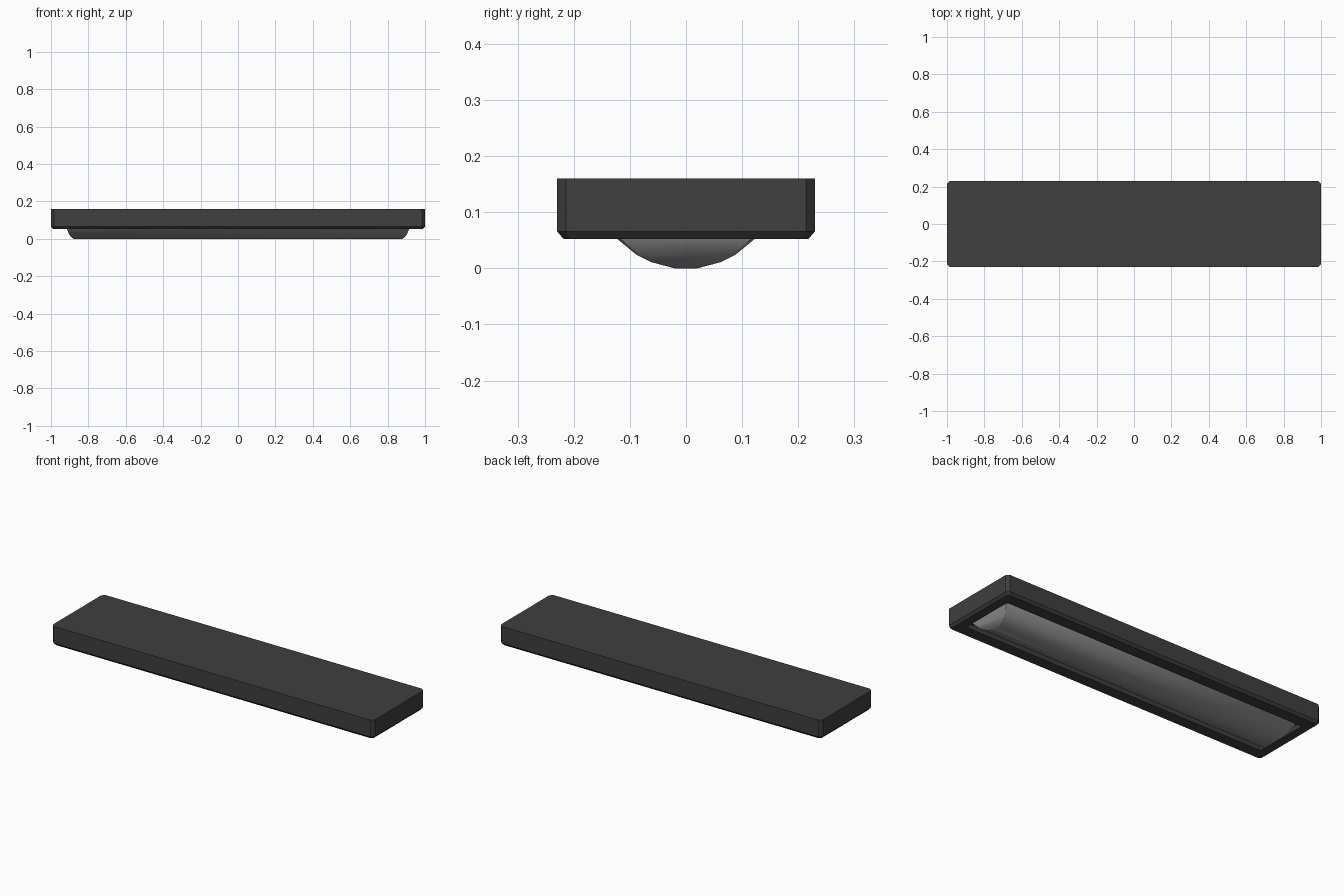
import bpy, bmesh

if "Cube" in bpy.data.objects:
    bpy.data.objects.remove(bpy.data.objects["Cube"])


def ring(bm, hx, hy, z, c):
    """Rectangle loop with cut corners."""
    pts = []
    for sx, sy in ((1, 1), (-1, 1), (-1, -1), (1, -1)):
        pair = [(sx * hx, sy * (hy - c)), (sx * (hx - c), sy * hy)]
        pts += pair if sx * sy > 0 else pair[::-1]
    return [bm.verts.new((x, y, z)) for x, y in pts]


def stack(name, levels, color, smooth=None):
    """Closed solid skinned through a stack of rectangle loops."""
    bm = bmesh.new()
    rings = [ring(bm, *lv) for lv in levels]
    for a, b in zip(rings, rings[1:]):
        for i in range(8):
            j = (i + 1) % 8
            bm.faces.new((a[i], a[j], b[j], b[i]))
    bm.faces.new(rings[0])
    bm.faces.new(rings[-1])
    bmesh.ops.recalc_face_normals(bm, faces=bm.faces)
    me = bpy.data.meshes.new(name)
    bm.to_mesh(me)
    bm.free()
    ob = bpy.data.objects.new(name, me)
    bpy.context.collection.objects.link(ob)
    mat = bpy.data.materials.new(name + "_finish")
    mat.diffuse_color = (*color, 1)
    mat.use_nodes = True
    mat.node_tree.nodes["Principled BSDF"].inputs["Base Color"].default_value = mat.diffuse_color
    me.materials.append(mat)
    if smooth:
        bpy.context.view_layer.objects.active = ob
        ob.select_set(True)
        bpy.ops.object.shade_smooth_by_angle(angle=smooth)
        ob.select_set(False)
    return ob


# Dark housing: bevelled box with a shallow recess in its underside
stack("housing", [
    (1.0, 0.23, 0.16, 0.016),
    (1.0, 0.23, 0.066, 0.016),
    (0.988, 0.218, 0.052, 0.012),
    (0.94, 0.155, 0.052, 0.008),
    (0.935, 0.150, 0.075, 0.008),
], (0.05, 0.05, 0.05))

# Bowed light diffuser with rounded, mitred ends
stack("diffuser", [
    (0.928, 0.143, 0.080, 0.006),
    (0.915, 0.122, 0.052, 0.006),
    (0.903, 0.088, 0.024, 0.006),
    (0.893, 0.062, 0.011, 0.005),
    (0.880, 0.020, 0.000, 0.004),
], (0.3, 0.3, 0.3), smooth=0.7)
